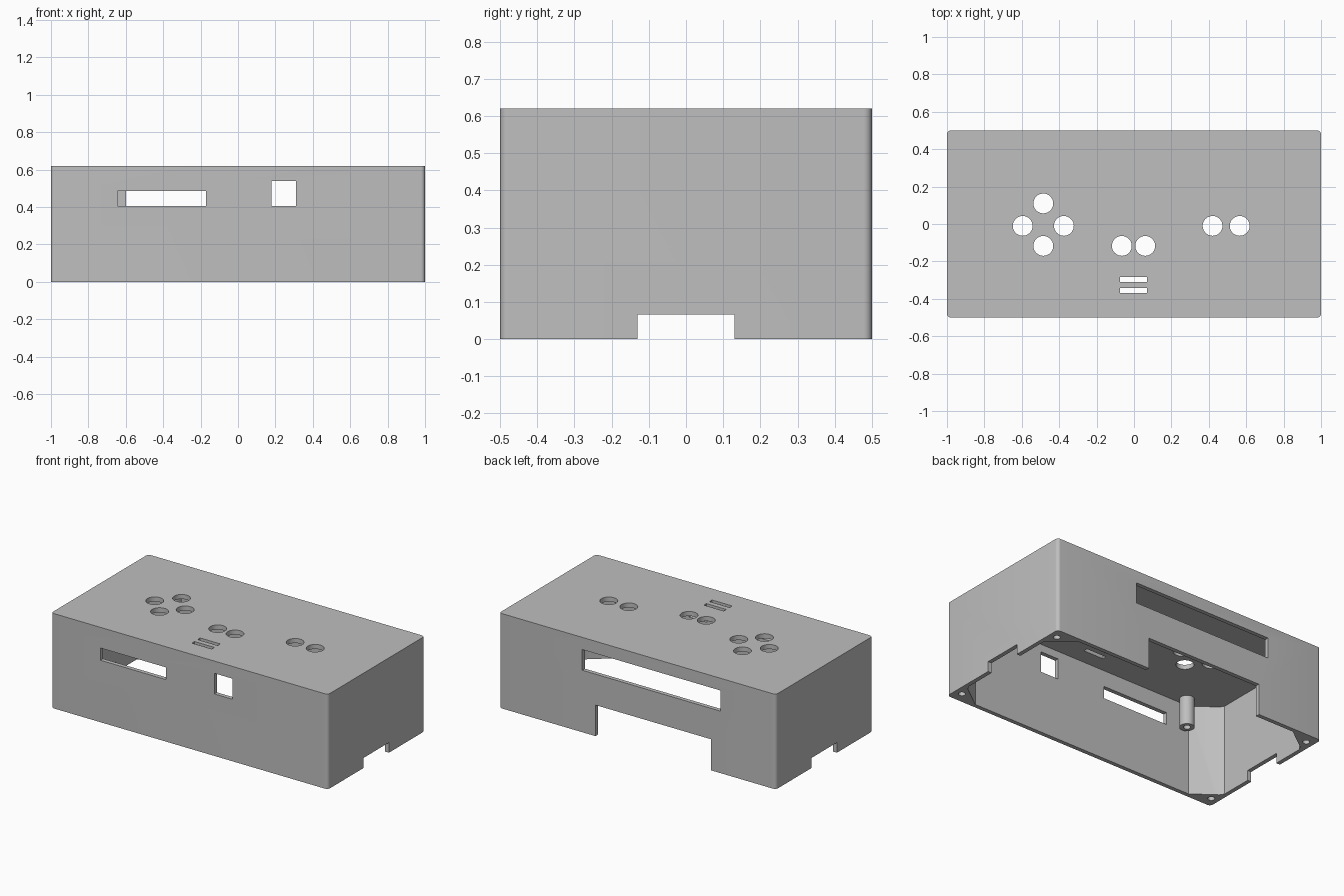
import bpy, bmesh, math
from mathutils import Matrix, Vector

cube = bpy.data.objects.get("Cube")
if cube:
    bpy.data.objects.remove(cube, do_unlink=True)

HEIGHT = 0.62
WALL = 0.027
ROOF_IN = HEIGHT - 0.03      # underside of the roof

grey = bpy.data.materials.new("light grey plastic")
grey.use_nodes = True
grey.diffuse_color = (0.52, 0.52, 0.52, 1)
grey.node_tree.nodes["Principled BSDF"].inputs["Base Color"].default_value = (0.52, 0.52, 0.52, 1)


def make(name, bm):
    bmesh.ops.recalc_face_normals(bm, faces=bm.faces)
    mesh = bpy.data.meshes.new(name)
    bm.to_mesh(mesh)
    bm.free()
    mesh.materials.append(grey)
    obj = bpy.data.objects.new(name, mesh)
    bpy.context.collection.objects.link(obj)
    return obj


def prism(bm, outline, z0, z1):
    face = bm.faces.new([bm.verts.new((x, y, z0)) for x, y in outline])
    top = bmesh.ops.extrude_face_region(bm, geom=[face])["geom"]
    verts = [v for v in top if isinstance(v, bmesh.types.BMVert)]
    bmesh.ops.translate(bm, verts=verts, vec=(0, 0, z1 - z0))


def box(bm, x0, x1, y0, y1, z0, z1):
    prism(bm, [(x0, y0), (x1, y0), (x1, y1), (x0, y1)], z0, z1)


def circle(cx, cy, r, n):
    return [(cx + r * math.cos(2 * math.pi * i / n), cy + r * math.sin(2 * math.pi * i / n))
            for i in range(n)]


def rounded_rect(hx, hy, r, n=6):
    pts = []
    for k, (sx, sy) in enumerate([(1, 1), (-1, 1), (-1, -1), (1, -1)]):
        for i in range(n + 1):
            a = math.pi / 2 * (k + i / n)
            pts.append((sx * (hx - r) + r * math.cos(a), sy * (hy - r) + r * math.sin(a)))
    return pts


def smooth(obj):
    bpy.ops.object.select_all(action='DESELECT')
    obj.select_set(True)
    bpy.context.view_layer.objects.active = obj
    bpy.ops.object.shade_smooth_by_angle(angle=math.radians(30))


def cut(obj, bm):
    cutter = make("cutter", bm)
    cutter.hide_render = True
    mod = obj.modifiers.new("cut", 'BOOLEAN')
    mod.operation = 'DIFFERENCE'
    mod.solver = 'EXACT'
    mod.object = cutter
    bpy.context.view_layer.objects.active = obj
    bpy.ops.object.modifier_apply(modifier=mod.name)
    bpy.data.objects.remove(cutter, do_unlink=True)


# Outer block with rounded upright edges
bm = bmesh.new()
prism(bm, rounded_rect(1.0, 0.5, 0.022), 0, HEIGHT)
case = make("enclosure_shell", bm)

# Cavity open at the bottom; its cropped corners leave the screw posts
ix, iy = 1 - WALL, 0.5 - WALL
corner = [(ix, 0.34), (0.955, 0.366), (0.81, iy)]
cavity = []
for sx, sy in [(1, 1), (-1, 1), (-1, -1), (1, -1)]:
    pts = [(sx * x, sy * y) for x, y in corner]
    cavity += pts if sx * sy > 0 else pts[::-1]
bm = bmesh.new()
prism(bm, cavity, -0.1, ROOF_IN)
cut(case, bm)

# Openings in the walls and roof
bm = bmesh.new()
box(bm, -0.645, -0.17, -0.6, -0.44, 0.405, 0.485)    # front slot
box(bm, 0.18, 0.31, -0.6, -0.44, 0.405, 0.54)        # front square window
box(bm, -0.60, 0.40, 0.44, 0.6, 0.405, 0.54)         # back slot
box(bm, -0.53, 0.305, 0.44, 0.6, -0.1, 0.203)        # back notch
for s in (-1, 1):                                    # side notches
    xs = sorted((s * 0.93, s * 1.1))
    box(bm, *xs, -0.13, 0.13, -0.1, 0.066)
buttons = [(-0.595, -0.01), (-0.375, -0.01), (-0.485, 0.11), (-0.485, -0.117),
           (-0.065, -0.117), (0.06, -0.117), (0.42, -0.01), (0.565, -0.01)]
for x, y in buttons:                                 # button holes
    prism(bm, circle(x, y, 0.053, 40), 0.55, 0.7)
for y in (-0.31, -0.37):                             # speaker slits
    box(bm, -0.075, 0.07, y, y + 0.027, 0.55, 0.7)
for sx in (-1, 1):                                   # screw holes in the posts
    for sy in (-1, 1):
        prism(bm, circle(sx * 0.948, sy * 0.43, 0.021, 20), -0.1, 0.25)
cut(case, bm)
smooth(case)

# Hollow standoffs hanging from the roof
for side, sx in (("right", -1), ("left", 1)):
    for end, sy in (("front", -1), ("back", 1)):
        bm = bmesh.new()
        ring = [(0.044, ROOF_IN + 0.005), (0.044, 0.40), (0.021, 0.40), (0.021, ROOF_IN + 0.005)]
        verts = [bm.verts.new((r, 0, z)) for r, z in ring]
        edges = [bm.edges.new((verts[i], verts[(i + 1) % 4])) for i in range(4)]
        bmesh.ops.spin(bm, geom=verts + edges, cent=(0, 0, 0), axis=(0, 0, 1),
                       angle=2 * math.pi, steps=28, use_merge=True)
        bmesh.ops.remove_doubles(bm, verts=bm.verts, dist=0.0001)
        bmesh.ops.transform(bm, matrix=Matrix.Translation(Vector((sx * 0.751, sy * 0.415, 0))),
                            verts=bm.verts)
        smooth(make(f"standoff_{end}_{side}", bm))
